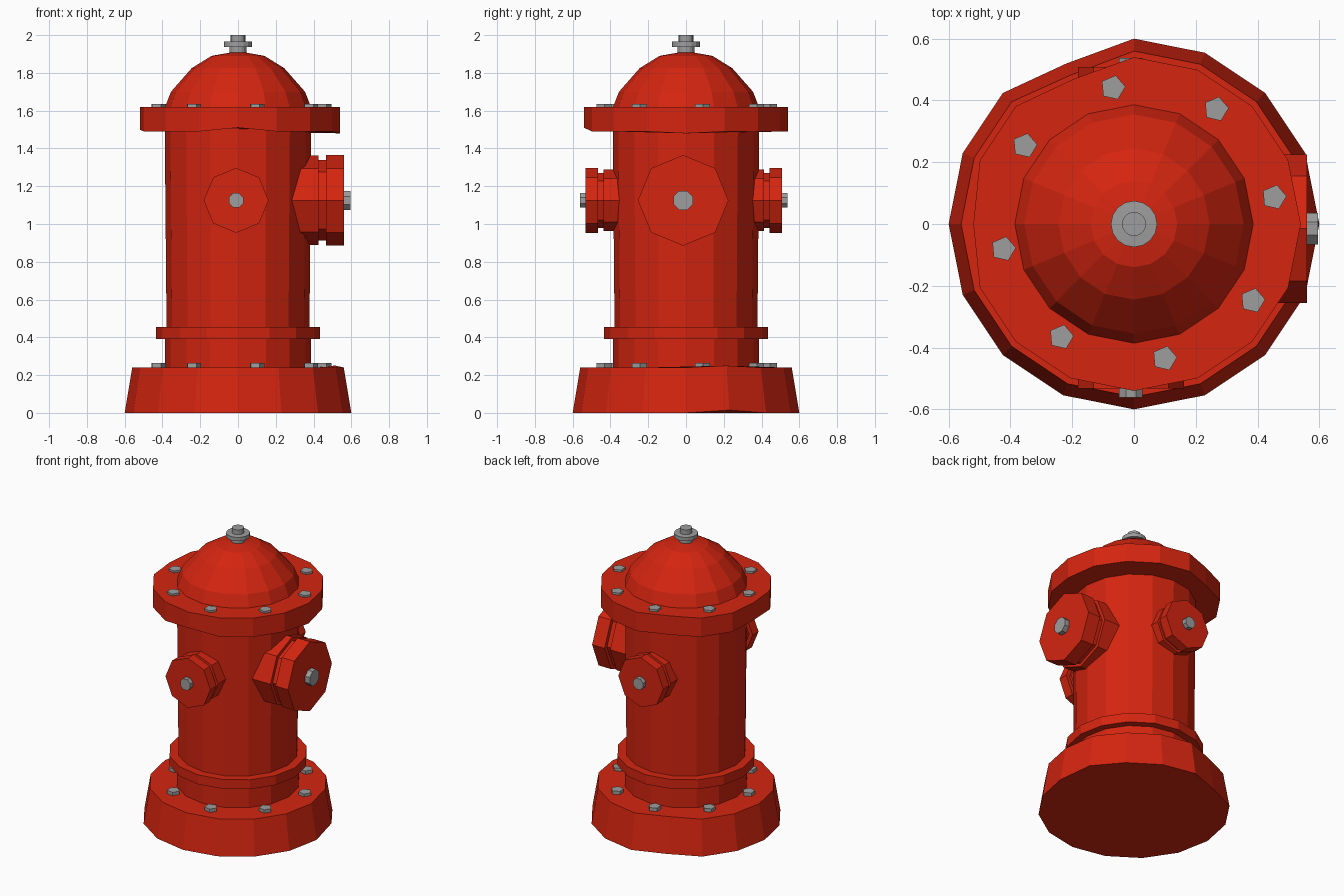
import bpy, bmesh, math
from mathutils import Matrix, Vector

if "Cube" in bpy.data.objects:
    bpy.data.objects.remove(bpy.data.objects["Cube"])


def material(name, rgb):
    m = bpy.data.materials.new(name)
    m.diffuse_color = (*rgb, 1)
    m.use_nodes = True
    m.node_tree.nodes["Principled BSDF"].inputs["Base Color"].default_value = m.diffuse_color
    return m


RED = material("hydrant red", (0.66, 0.018, 0.005))
GREY = material("bolt grey", (0.34, 0.34, 0.34))


def lathe(name, profile, sides, mat, loc=(0, 0, 0), axis=(0, 0, 1), phase=0.0, dents=()):
    """Revolve (radius, height) points about an axis; first and last loops are capped.
    dents: (loop, side, vector) offsets for hand-worn corners."""
    bm = bmesh.new()
    rings = []
    for r, h in profile:
        if r == 0:
            rings.append([bm.verts.new((0, 0, h))])
            continue
        ring = []
        for i in range(sides):
            a = phase + 2 * math.pi * i / sides
            ring.append(bm.verts.new((r * math.cos(a), r * math.sin(a), h)))
        rings.append(ring)
    for lo, hi in zip(rings, rings[1:]):
        for i in range(sides):
            j = (i + 1) % sides
            if len(hi) == 1:
                bm.faces.new((lo[i], lo[j], hi[0]))
            else:
                bm.faces.new((lo[i], lo[j], hi[j], hi[i]))
    bm.faces.new(rings[0][::-1])
    if len(rings[-1]) > 1:
        bm.faces.new(rings[-1])
    for loop, side, off in dents:
        rings[loop][side].co += Vector(off)
    rot = Vector((0, 0, 1)).rotation_difference(Vector(axis)).to_matrix().to_4x4()
    bm.transform(Matrix.Translation(loc) @ rot)
    bmesh.ops.recalc_face_normals(bm, faces=bm.faces)
    me = bpy.data.meshes.new(name)
    bm.to_mesh(me)
    bm.free()
    me.materials.append(mat)
    ob = bpy.data.objects.new(name, me)
    bpy.context.collection.objects.link(ob)
    return ob


# Tapered foot, slightly battered at the back left
lathe("base", [(0.60, 0), (0.56, 0.24)], 16, RED,
      dents=[(0, 5, (0.01, -0.035, 0)), (1, 5, (0.01, -0.035, 0)),
             (0, 1, (0, 0, 0.015)), (1, 1, (0, 0, 0.01))])

# Barrel and its lower collar
lathe("body", [(0.387, 0.23), (0.387, 0.42), (0.378, 0.43), (0.388, 1.52)], 16, RED)
lathe("collar", [(0.435, 0.39), (0.435, 0.455)], 16, RED)

# Top flange with worn corners
lathe("top_flange", [(0.54, 1.49), (0.54, 1.62)], 16, RED,
      dents=[(0, 5, (0.01, -0.03, 0)), (1, 5, (0.01, -0.03, 0)),
             (0, 8, (0.02, 0, 0.01)), (1, 8, (0.02, 0, 0)),
             (0, 12, (0, 0, 0.02)), (0, 0, (0, 0, -0.01))])

# Faceted bonnet dome
lathe("dome", [(0.39, 1.61), (0.355, 1.70), (0.245, 1.825), (0.14, 1.89), (0, 1.915)], 16, RED)

# Operating nut on top
lathe("top_nut", [(0.045, 1.89), (0.045, 1.938), (0.075, 1.938), (0.075, 1.965),
                  (0.039, 1.967), (0.039, 2.0)], 16, GREY)

# Eight bolts on each flange
for z, top, label in ((0.22, 0.263, "base_bolt"), (1.60, 1.634, "flange_bolt")):
    for k in range(8):
        a = math.radians(10.8 + 45 * k)
        lathe(f"{label}_{k + 1}", [(0.041, z), (0.041, top)], 5, GREY,
              loc=(0.015 + 0.446 * math.cos(a), 0.003 + 0.446 * math.sin(a), 0),
              phase=math.radians(5))


# Octagonal outlets: flange against the barrel, neck, cap and cap nut
def outlet(name, loc, axis, flange_r, neck_r, cap_r, nut_r, stops):
    inner, s1, s2, s3, s4 = stops
    lathe(name, [(flange_r, inner), (flange_r, s1), (neck_r, s1), (neck_r, s2),
                 (cap_r, s2), (cap_r, s3)], 8, RED, loc, axis)
    lathe(name + "_nut", [(nut_r, s3 - 0.01), (nut_r, s4)], 8, GREY, loc, axis,
          phase=math.pi / 8)


outlet("front_outlet", (-0.01, -0.012, 1.125), (0, -1, 0), 0.163, 0.145, 0.172, 0.041,
       (0.20, 0.425, 0.455, 0.52, 0.55))
outlet("back_outlet", (-0.01, -0.012, 1.125), (0, 1, 0), 0.163, 0.145, 0.172, 0.041,
       (0.20, 0.425, 0.455, 0.52, 0.55))
outlet("side_outlet", (0, -0.015, 1.125), (1, 0, 0), 0.237, 0.213, 0.24, 0.055,
       (0.15, 0.425, 0.465, 0.56, 0.595))
